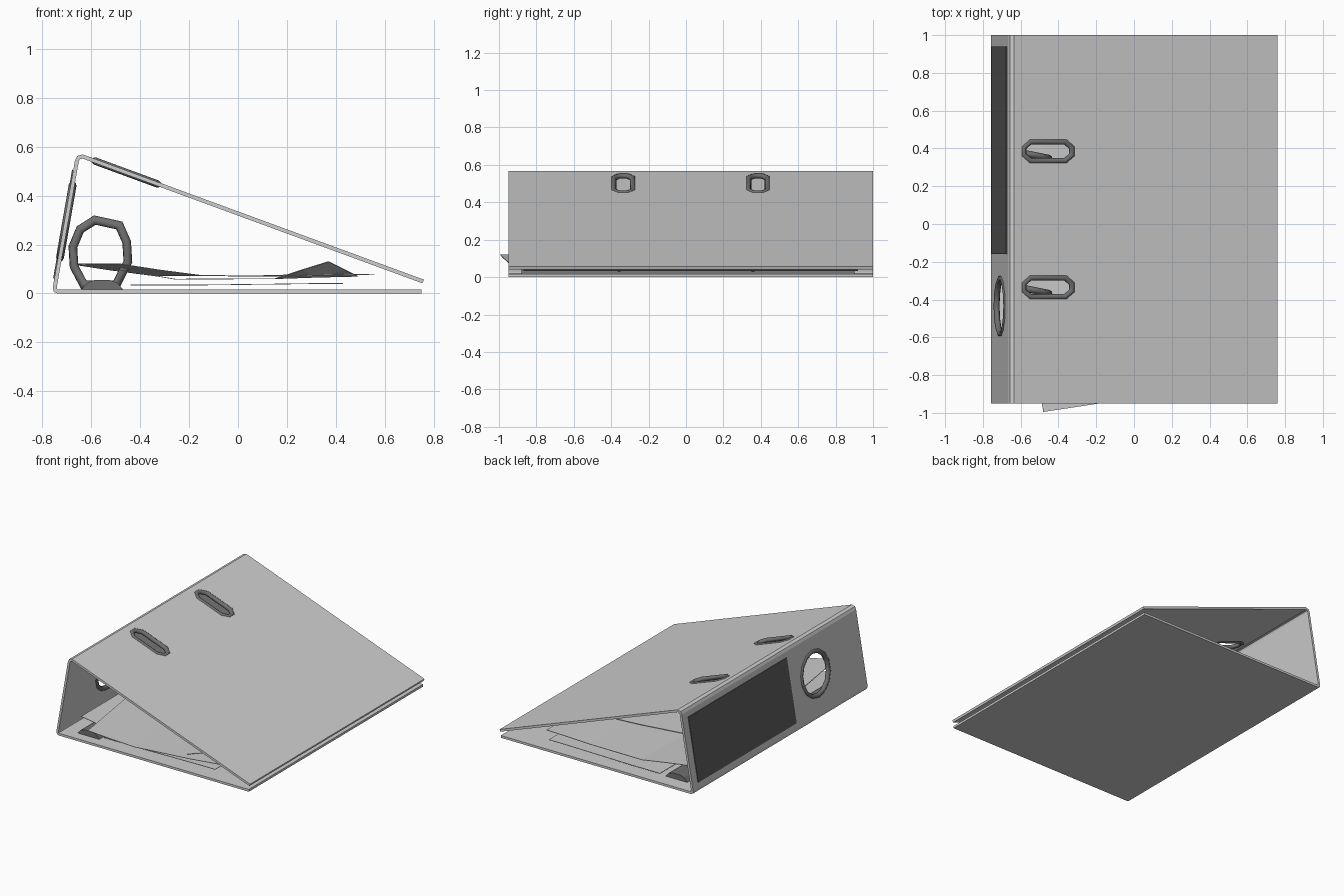
import bpy, bmesh, math
from mathutils import Vector, Matrix

if "Cube" in bpy.data.objects:
    bpy.data.objects.remove(bpy.data.objects["Cube"])


def material(name, c):
    m = bpy.data.materials.new(name)
    m.diffuse_color = (c, c, c, 1)
    m.use_nodes = True
    m.node_tree.nodes["Principled BSDF"].inputs["Base Color"].default_value = m.diffuse_color
    return m


CARD = material("light grey card", 0.62)
METAL = material("dark grey metal", 0.16)
LABEL = material("charcoal label", 0.11)
PAPER = material("paper grey", 0.6)


def mesh_object(name, bm, mat):
    bmesh.ops.recalc_face_normals(bm, faces=bm.faces)
    me = bpy.data.meshes.new(name)
    bm.to_mesh(me)
    bm.free()
    ob = bpy.data.objects.new(name, me)
    bpy.context.collection.objects.link(ob)
    me.materials.append(mat)
    return ob


def prism(name, pts, vec, mat):
    """Closed polygon swept along a vector."""
    bm = bmesh.new()
    f = bm.faces.new([bm.verts.new(p) for p in pts])
    r = bmesh.ops.extrude_face_region(bm, geom=[f])
    bmesh.ops.translate(bm, vec=vec, verts=[v for v in r["geom"] if isinstance(v, bmesh.types.BMVert)])
    return mesh_object(name, bm, mat)


def tube(name, pts, r, mat):
    """Closed tube with eight sides."""
    bm = bmesh.new()
    n, k = len(pts), 8
    normal = sum((pts[i].cross(pts[(i + 1) % n]) for i in range(n)), Vector()).normalized()
    rows = []
    for i, p in enumerate(pts):
        a, b = (p - pts[i - 1]).normalized(), (pts[(i + 1) % n] - p).normalized()
        side = (a + b).normalized().cross(normal).normalized()
        s = r / max(0.5, math.cos(a.angle(b) / 2))
        rows.append([bm.verts.new(p + side * s * math.cos(t) + normal * r * math.sin(t))
                     for t in (2 * math.pi * j / k for j in range(k))])
    for i in range(n):
        A, B = rows[i], rows[(i + 1) % n]
        for j in range(k):
            bm.faces.new((A[j], A[(j + 1) % k], B[(j + 1) % k], B[j]))
    for f in bm.faces:
        f.smooth = True
    return mesh_object(name, bm, mat)


# folded cover: a centre line thickened both ways and extended along y
LINE = [Vector(p) for p in [(0.75, 0.008), (-0.735, 0.008), (-0.746, 0.012), (-0.749, 0.024),
                            (-0.659, 0.54), (-0.652, 0.555), (-0.635, 0.56), (0.757, 0.049)]]
H = 0.008
left, right = [], []
for i, p in enumerate(LINE):
    a = (p - LINE[i - 1]).normalized() if i else None
    b = (LINE[i + 1] - p).normalized() if i < len(LINE) - 1 else None
    a, b = a or b, b or a
    t = (a + b).normalized()
    off = Vector((-t.y, t.x)) * H / max(0.5, t.dot(a))
    left.append(p + off)
    right.append(p - off)
cover = prism("folded_cover", [(p.x, -0.95, p.y) for p in left + right[::-1]], (0, 1.95, 0), CARD)


def frame(a, b, t, y):
    """Matrix on a sloping panel: u along the slope, v along y, w outward."""
    a, b = Vector((a.x, y, a.y)), Vector((b.x, y, b.y))
    u, v = (b - a).normalized(), Vector((0, 1, 0))
    m = Matrix((u, v, u.cross(v))).transposed().to_4x4()
    m.translation = a.lerp(b, t)
    return m


def eyelet(name, m, pts, r):
    """Cut a hole in the cover and rim it."""
    w = m.to_3x3() @ Vector((0, 0, 0.1))
    cutter = prism("cutter", [m @ Vector((x, y, -0.05)) for x, y in pts], w, CARD)
    mod = cover.modifiers.new("hole", "BOOLEAN")
    mod.object, mod.solver = cutter, "EXACT"
    bpy.context.view_layer.objects.active = cover
    bpy.ops.object.modifier_apply(modifier=mod.name)
    bpy.data.objects.remove(cutter)
    # path relative to its centre so the tube normal is well defined
    rim = tube(name, [Vector((x, y, 0)) for x, y in pts], r, METAL)
    rim.matrix_world = m


# slots in the top cover and finger hole in the spine
SLOT = [(0.136, -0.02), (0.136, 0.02), (0.098, 0.051), (-0.098, 0.051),
        (-0.136, 0.02), (-0.136, -0.02), (-0.098, -0.051), (0.098, -0.051)]
for i, y in enumerate((0.385, -0.335)):
    eyelet(f"slot_rim_{i + 1}", frame(LINE[6], LINE[7], 0.128, y), SLOT, 0.015)
CIRCLE = [(0.15 * math.cos(math.tau * i / 14), 0.15 * math.sin(math.tau * i / 14)) for i in range(14)]
eyelet("finger_hole_rim", frame(LINE[3], LINE[4], 0.525, -0.435), CIRCLE, 0.016)

# spine label plate
m = frame(LINE[3], LINE[4], 0.5, 0.39)
out = -1 if (m.to_3x3() @ Vector((0, 0, 1))).x > 0 else 1
prism("spine_label", [m @ Vector((x, y, out * 0.007)) for x, y in
                      [(-0.225, -0.55), (0.225, -0.55), (0.225, 0.55), (-0.225, 0.55)]],
      m.to_3x3() @ Vector((0, 0, out * 0.006)), LABEL)

# binding rings, slightly skewed, and their base rail
RING = [(-0.585, 0.3), (-0.485, 0.278), (-0.455, 0.21), (-0.45, 0.13), (-0.498, 0.035),
        (-0.63, 0.035), (-0.67, 0.11), (-0.675, 0.19), (-0.645, 0.262)]
for i, y in enumerate((0.37, -0.345)):
    c = Vector((-0.56, y, 0.16))
    ring = tube(f"binding_ring_{i + 1}", [Vector((x, y - 0.2 * (x + 0.56), z)) - c for x, z in RING], 0.018, METAL)
    ring.location = c
rail = [(-0.64, 0.017), (-0.615, 0.045), (-0.585, 0.055), (-0.525, 0.055), (-0.495, 0.045), (-0.47, 0.017)]
prism("base_rail", [(x, -0.88, z) for x, z in rail], (0, 1.78, 0), METAL)


def sheet(name, origin, size, turn, profile, curl):
    """Bent paper sheet; profile gives height across the width, curl lifts the front right corner."""
    bm = bmesh.new()
    rot = Matrix.Rotation(math.radians(turn), 3, "Z")
    rows = []
    for u, z in profile:
        row = []
        for j in range(7):
            v = j / 6
            p = Vector(origin) + rot @ Vector((u * size[0], v * size[1], 0))
            lift = curl * max(0, u - v - 0.7) / 0.3
            row.append(bm.verts.new((p.x - lift * 2, p.y, z + lift)))
        rows.append(row)
    for A, B in zip(rows, rows[1:]):
        for j in range(6):
            bm.faces.new((A[j], B[j], B[j + 1], A[j + 1]))
    ob = mesh_object(name, bm, PAPER)
    mod = ob.modifiers.new("thickness", "SOLIDIFY")
    mod.thickness = 0.003


# loose papers
sheet("lower_sheet", (-0.44, -0.87, 0), (0.87, 1.79), 0,
      [(0, 0.036), (0.3, 0.036), (0.7, 0.04), (0.85, 0.042), (1, 0.042)], 0)
sheet("middle_sheet", (-0.64, -0.84, 0), (1.13, 1.7), 0,
      [(0, 0.12), (0.15, 0.095), (0.34, 0.06), (0.7, 0.062), (0.85, 0.068), (1, 0.072)], 0.06)
sheet("turned_sheet", (-0.48, -0.995, 0), (1.05, 1.35), 8.6,
      [(0, 0.122), (0.15, 0.098), (0.32, 0.075), (0.7, 0.073), (0.85, 0.077), (1, 0.08)], 0)
